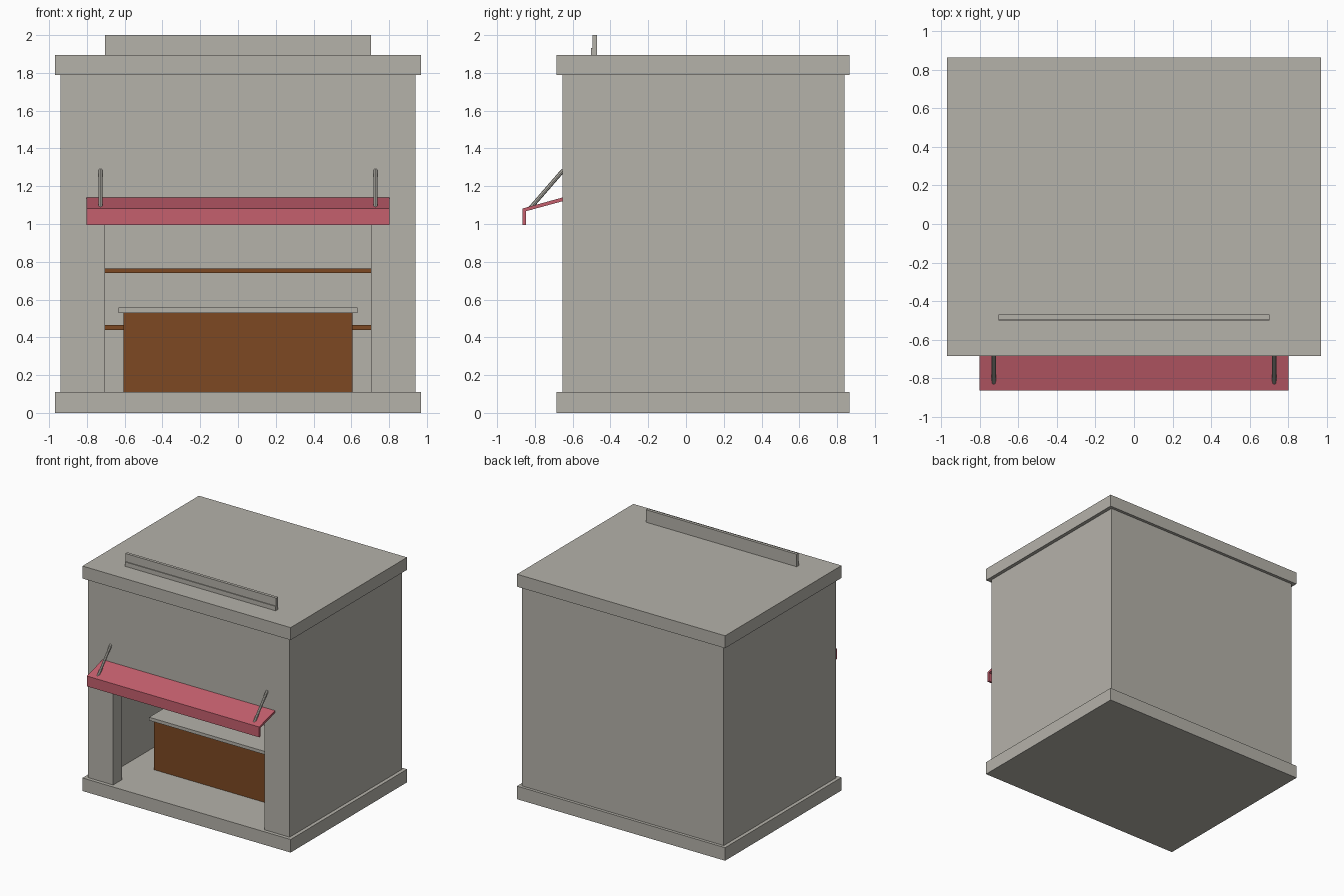
import bpy
import bmesh
from mathutils import Vector

default = bpy.data.objects.get("Cube")
if default:
    bpy.data.objects.remove(default, do_unlink=True)


def material(name, rgb):
    mat = bpy.data.materials.new(name)
    mat.use_nodes = True
    mat.diffuse_color = (*rgb, 1)
    mat.node_tree.nodes["Principled BSDF"].inputs["Base Color"].default_value = (*rgb, 1)
    return mat


STONE = material("warm grey stone", (0.46, 0.445, 0.4))
RED = material("awning red", (0.56, 0.115, 0.155))
WOOD = material("brown wood", (0.205, 0.066, 0.016))


def finish(name, bm, mat):
    bmesh.ops.recalc_face_normals(bm, faces=bm.faces)
    mesh = bpy.data.meshes.new(name)
    bm.to_mesh(mesh)
    bm.free()
    mesh.materials.append(mat)
    obj = bpy.data.objects.new(name, mesh)
    bpy.context.collection.objects.link(obj)
    return obj


def profile_x(name, points, half_width, mat):
    """Extrude a closed (y, z) outline symmetrically along x."""
    bm = bmesh.new()
    face = bm.faces.new([bm.verts.new((-half_width, y, z)) for y, z in points])
    ext = bmesh.ops.extrude_face_region(bm, geom=[face])
    verts = [v for v in ext["geom"] if isinstance(v, bmesh.types.BMVert)]
    bmesh.ops.translate(bm, verts=verts, vec=(2 * half_width, 0, 0))
    return finish(name, bm, mat)


def box(name, half_width, y, z, mat):
    outline = [(y[0], z[0]), (y[1], z[0]), (y[1], z[1]), (y[0], z[1])]
    return profile_x(name, outline, half_width, mat)


def cut(target, cutter):
    mod = target.modifiers.new("cut", "BOOLEAN")
    mod.operation = "DIFFERENCE"
    mod.solver = "EXACT"
    mod.object = cutter
    bpy.context.view_layer.objects.active = target
    bpy.ops.object.modifier_apply(modifier=mod.name)
    bpy.data.objects.remove(cutter, do_unlink=True)


def rod(name, start, end, radius, mat):
    start, end = Vector(start), Vector(end)
    axis = end - start
    bm = bmesh.new()
    bmesh.ops.create_cone(bm, cap_ends=True, segments=8, radius1=radius,
                          radius2=radius, depth=axis.length)
    obj = finish(name, bm, mat)
    obj.location = (start + end) / 2
    obj.rotation_mode = "QUATERNION"
    obj.rotation_quaternion = axis.to_track_quat("Z", "Y")
    return obj


# Floor and roof slabs
box("floor_slab", 0.97, (-0.685, 0.865), (0, 0.11), STONE)
box("roof_slab", 0.97, (-0.685, 0.865), (1.79, 1.895), STONE)

# Hollow walls with a wide shop opening at the front
walls = box("walls", 0.94, (-0.655, 0.84), (0.11, 1.79), STONE)
cut(walls, box("room_cutter", 0.84, (-0.535, 0.74), (0, 1.9), STONE))
cut(walls, box("opening_cutter", 0.705, (-0.8, -0.4), (0, 1.09), STONE))

# Stepped sign board on the roof
profile_x("roof_sign_board", [(-0.502, 1.895), (-0.47, 1.895), (-0.47, 2.0),
                              (-0.495, 2.0), (-0.495, 1.932), (-0.502, 1.932)],
          0.703, STONE)

# Sloped awning with hanging front flap
profile_x("awning", [(-0.655, 1.14), (-0.865, 1.082), (-0.865, 0.995),
                     (-0.847, 0.995), (-0.847, 1.068), (-0.655, 1.12)],
          0.803, RED)

# Awning support rods
for side, x in (("left", 0.728), ("right", -0.728)):
    rod(side + "_awning_rod", (x, -0.65, 1.285), (x, -0.828, 1.08), 0.011, STONE)

# Counter
box("counter_body", 0.607, (-0.25, 0.08), (0.11, 0.53), WOOD)
box("counter_top", 0.632, (-0.28, 0.11), (0.53, 0.557), STONE)

# Shelves on the back wall
for label, z in (("lower", 0.44), ("upper", 0.74)):
    box(label + "_shelf", 0.84, (0.52, 0.74), (z, z + 0.024), WOOD)
